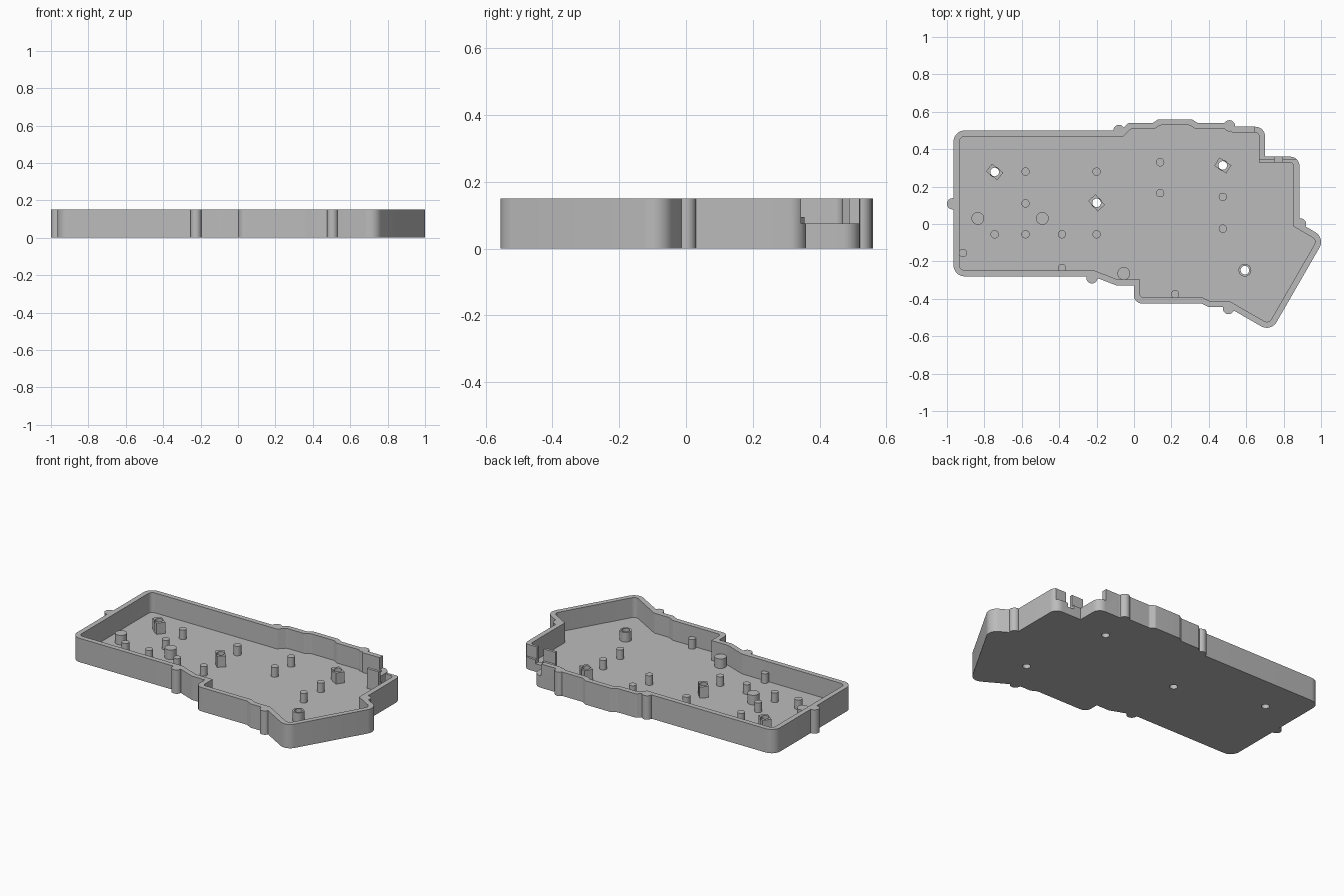
import bpy, bmesh, math
from mathutils import Vector

cube = bpy.data.objects.get("Cube")
if cube:
    bpy.data.objects.remove(cube, do_unlink=True)

HEIGHT, FLOOR, WALL = 0.15, 0.025, 0.032

grey = bpy.data.materials.new("grey plastic")
grey.use_nodes = True
colour = (0.5, 0.5, 0.5, 1)
grey.diffuse_color = colour
grey.node_tree.nodes["Principled BSDF"].inputs["Base Color"].default_value = colour


def prism(name, points, z0, z1):
    """Extrude a closed outline from z0 to z1."""
    bm = bmesh.new()
    face = bm.faces.new([bm.verts.new((p[0], p[1], z0)) for p in points])
    top = bmesh.ops.extrude_face_region(bm, geom=[face])["geom"]
    verts = [v for v in top if isinstance(v, bmesh.types.BMVert)]
    bmesh.ops.translate(bm, verts=verts, vec=(0, 0, z1 - z0))
    bmesh.ops.recalc_face_normals(bm, faces=bm.faces)
    mesh = bpy.data.meshes.new(name)
    bm.to_mesh(mesh)
    bm.free()
    mesh.materials.append(grey)
    obj = bpy.data.objects.new(name, mesh)
    bpy.context.collection.objects.link(obj)
    return obj


def circle(x, y, r, n=32):
    return [(x + r * math.cos(math.tau * i / n), y + r * math.sin(math.tau * i / n))
            for i in range(n)]


def rectangle(x, y, w, d, angle=0):
    c, s = math.cos(angle), math.sin(angle)
    return [(x + c * u * w / 2 - s * v * d / 2, y + s * u * w / 2 + c * v * d / 2)
            for u, v in ((-1, -1), (1, -1), (1, 1), (-1, 1))]


def cut(obj, cutters):
    """Subtract the cutters, bake the result and remove them."""
    for c in cutters:
        c.hide_render = True
        mod = obj.modifiers.new("cut", "BOOLEAN")
        mod.operation, mod.object, mod.solver = "DIFFERENCE", c, "EXACT"
    graph = bpy.context.evaluated_depsgraph_get()
    graph.update()
    mesh = bpy.data.meshes.new_from_object(obj.evaluated_get(graph))
    obj.modifiers.clear()
    obj.data = mesh
    for c in cutters:
        bpy.data.objects.remove(c, do_unlink=True)


def inset(corners, d):
    """Move a counter-clockwise outline inwards by d, shrinking its corner radii."""
    result = []
    for i, (x, y, r) in enumerate(corners):
        p = Vector((x, y))
        a = (p - Vector(corners[i - 1][:2])).normalized()
        b = (Vector(corners[(i + 1) % len(corners)][:2]) - p).normalized()
        na, nb = Vector((-a.y, a.x)), Vector((-b.y, b.x))
        q = p + d * (na + nb) / (1 + na.dot(nb))
        result.append((q.x, q.y, max(r - d, 0.01) if r > d else r))
    return result


def rounded(corners, steps=8):
    """Replace each corner that has a radius with an arc."""
    points = []
    for i, (x, y, r) in enumerate(corners):
        p = Vector((x, y))
        to_a = Vector(corners[i - 1][:2]) - p
        to_b = Vector(corners[(i + 1) % len(corners)][:2]) - p
        if r == 0:
            points.append(p)
            continue
        half = to_a.angle(to_b) / 2
        t = min(r / math.tan(half), 0.45 * to_a.length, 0.45 * to_b.length)
        a, b = to_a.normalized(), to_b.normalized()
        centre = p + (a + b).normalized() * t / math.cos(half)
        start, end = p + a * t - centre, p + b * t - centre
        sweep = start.angle_signed(end)
        for k in range(steps + 1):
            w = -sweep * k / steps
            c, s = math.cos(w), math.sin(w)
            points.append(centre + Vector((c * start.x - s * start.y,
                                           s * start.x + c * start.y)))
    return points


# Tray outline: x, y, corner radius, counter-clockwise
OUTLINE = [
    (-.965, -.28, .06), (-.22, -.28, .03), (-.09, -.33, .03), (0, -.33, 0),
    (0, -.425, .05), (.36, -.425, .01), (.4, -.445, .01), (.503, -.445, .01),
    (.732, -.577, .06), (1.022, -.074, .06), (.885, .005, 0), (.885, .36, .05),
    (.7, .36, 0), (.7, .52, .05), (.54, .52, .01), (.52, .54, .01),
    (.34, .54, .02), (.31, .56, .02), (.13, .56, .02), (.1, .54, .02),
    (-.03, .54, .015), (-.07, .5, .01), (-.965, .5, .06),
]
# Screw mounts with a tilted block: x, y, tilt in degrees
BLOCK_MOUNTS = [(-.745, .278, -38), (.475, .313, -33), (-.2, .113, -48)]
ROUND_MOUNT = (.593, -.247)


def screw_hole(x, y):
    return prism("hole_cutter", circle(x, y, .023), -.1, .3)


# Tray with cavity, lowered corner, cable slot and screw holes
tray = prism("tray", rounded(OUTLINE), 0, HEIGHT)
cutters = [
    prism("cavity_cutter", rounded(inset(OUTLINE, WALL)), FLOOR, .3),
    prism("corner_cutter", rectangle(.845, .545, .4, .4), .075, .3),
    prism("slot_cutter", rectangle(.7725, .345, .045, .1), .05, .3),
]
cutters += [screw_hole(m[0], m[1]) for m in BLOCK_MOUNTS + [ROUND_MOUNT]]
cut(tray, cutters)
parts = [tray]

# Edge bosses around the outside wall
for x, y in [(-.08, .5), (.51, .525), (-.97, .108), (.89, 0), (-.225, -.288), (.505, -.452)]:
    parts.append(prism("edge_boss", circle(x, y, .03), 0, HEIGHT))

# Thin support pegs
for x, y in [(-.58, .28), (-.2, .28), (-.58, .11), (-.745, -.055), (-.58, -.055),
             (-.385, -.055), (-.2, -.055), (-.915, -.155), (-.385, -.235), (.14, .33),
             (.14, .165), (.475, .145), (.475, -.025), (.22, -.375)]:
    parts.append(prism("support_peg", circle(x, y, .022, 24), FLOOR - .01, .085))

# Thick support pegs
for x, y in [(-.835, .03), (-.49, .03), (-.055, -.265)]:
    parts.append(prism("thick_peg", circle(x, y, .034), FLOOR - .01, .085))

# Screw mounts
for x, y, tilt in BLOCK_MOUNTS:
    block = prism("mount_block", rectangle(x, y, .076, .052, math.radians(tilt)), FLOOR - .01, .095)
    sleeve = prism("mount_sleeve", circle(x, y, .029), FLOOR - .01, .085)
    for part in (block, sleeve):
        cut(part, [screw_hole(x, y)])
        parts.append(part)
round_mount = prism("round_mount", circle(*ROUND_MOUNT, .034), FLOOR - .01, .085)
cut(round_mount, [screw_hole(*ROUND_MOUNT)])
parts.append(round_mount)

# Smooth shading with sharp edges kept
bpy.ops.object.select_all(action="DESELECT")
for part in parts:
    part.select_set(True)
bpy.context.view_layer.objects.active = tray
bpy.ops.object.shade_smooth_by_angle(angle=math.radians(30))
